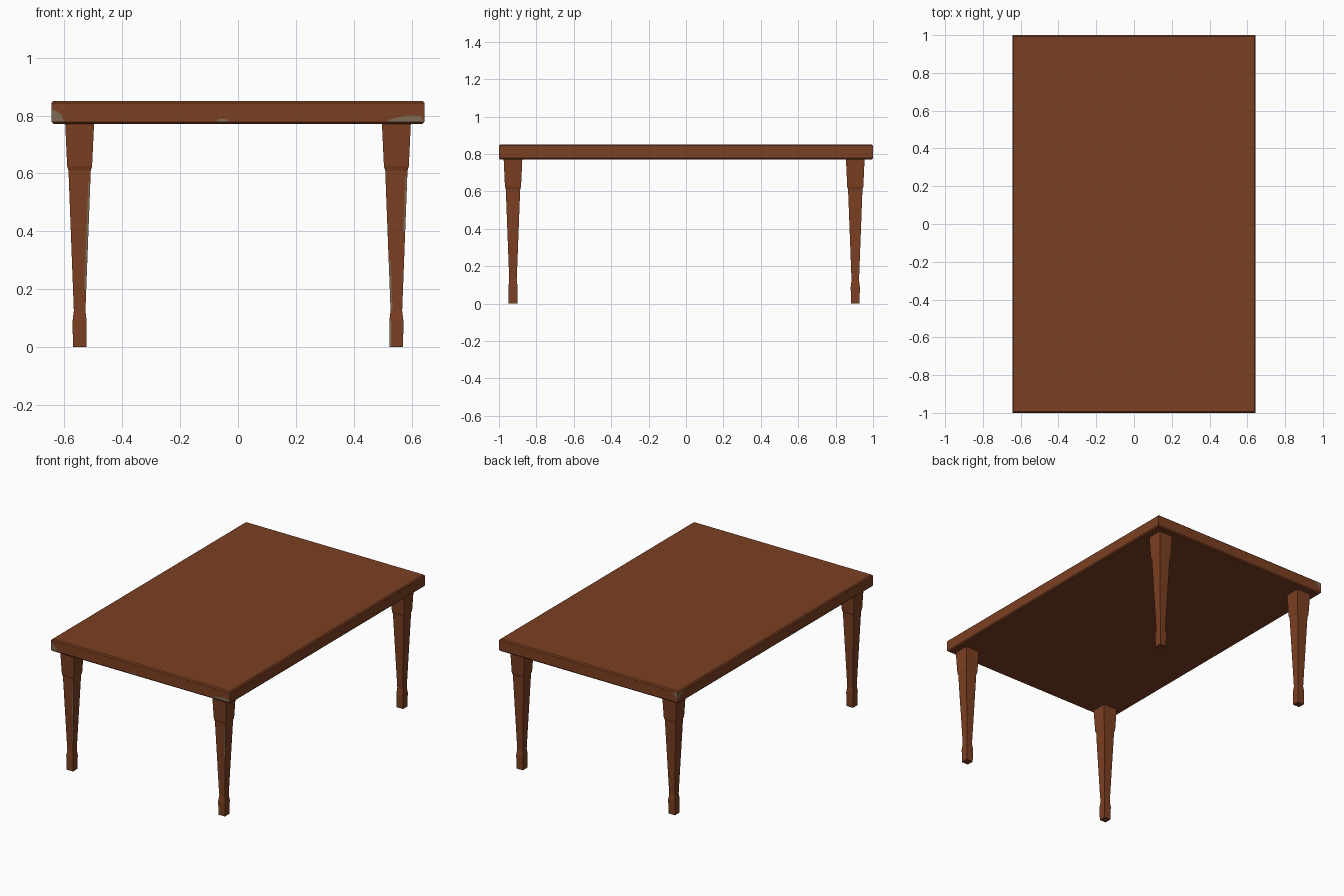
import bpy, bmesh

if "Cube" in bpy.data.objects:
    bpy.data.objects.remove(bpy.data.objects["Cube"])


def material(name, rgb):
    m = bpy.data.materials.new(name)
    m.diffuse_color = (*rgb, 1)
    m.use_nodes = True
    m.node_tree.nodes["Principled BSDF"].inputs["Base Color"].default_value = m.diffuse_color
    return m


BROWN = material("brown wood", (0.2, 0.05, 0.016))
WORN = material("worn grey", (0.21, 0.15, 0.09))


def finish(name, bm, mat):
    me = bpy.data.meshes.new(name)
    bm.to_mesh(me)
    bm.free()
    me.materials.append(mat)
    ob = bpy.data.objects.new(name, me)
    bpy.context.collection.objects.link(ob)
    return ob


def loft(name, rings, cx=0, cy=0):
    """Stack rectangles (z, half x, half y) into a closed solid."""
    bm = bmesh.new()
    loops = [[bm.verts.new((cx + sx * hx, cy + sy * hy, z))
              for sx, sy in ((-1, -1), (1, -1), (1, 1), (-1, 1))]
             for z, hx, hy in rings]
    for a, b in zip(loops, loops[1:]):
        for i in range(4):
            j = (i + 1) % 4
            bm.faces.new((a[i], a[j], b[j], b[i]))
    bm.faces.new(loops[0][::-1])
    bm.faces.new(loops[-1])
    return finish(name, bm, BROWN)


def patch(name, points):
    bm = bmesh.new()
    bm.faces.new([bm.verts.new(p) for p in points])
    return finish(name, bm, WORN)


# Tabletop with small chamfers along the upper and lower rims
HX, HY = 0.644, 1.0
loft("tabletop", [(0.771, HX - 0.007, HY - 0.007), (0.778, HX, HY),
                  (0.844, HX, HY), (0.851, HX - 0.007, HY - 0.007)])

# Tapered square legs with a stepped block on top and a flared foot
PROFILE = [(0, 0.023), (0.09, 0.0245), (0.125, 0.02), (0.61, 0.0385),
           (0.625, 0.043), (0.775, 0.05)]
LEG_X, FRONT_Y, BACK_Y = 0.547, -0.925, 0.905
for yn, y in (("front", FRONT_Y), ("back", BACK_Y)):
    for xn, x in (("left", -LEG_X), ("right", LEG_X)):
        loft(f"{yn}_{xn}_leg", [(z, h, h) for z, h in PROFILE], x, y)

# Worn spots on the front edge of the top
E = HY + 0.001
FRONT_WEAR = [
    [(-0.643, 0.78), (-0.603, 0.78), (-0.608, 0.8), (-0.625, 0.815), (-0.643, 0.822)],
    [(0.51, 0.779), (0.643, 0.779), (0.63, 0.798), (0.59, 0.801), (0.54, 0.792)],
    [(-0.075, 0.779), (-0.03, 0.779), (-0.042, 0.789), (-0.065, 0.789)],
]
for pts in FRONT_WEAR:
    patch("front_edge_wear", [(x, -E, z) for x, z in pts])

# Worn spots at the back left corner
patch("back_corner_wear", [(-HX - 0.001, y, z) for y, z in
                           ((0.998, 0.8), (0.998, 0.842), (0.93, 0.842), (0.97, 0.825))])
patch("back_edge_wear", [(x, E, z) for x, z in
                         ((-0.64, 0.8), (-0.64, 0.842), (-0.6, 0.842), (-0.62, 0.82))])


def taper(z):
    for (z0, h0), (z1, h1) in zip(PROFILE, PROFILE[1:]):
        if z <= z1:
            return h0 + (h1 - h0) * (z - z0) / (z1 - z0)


# Worn slivers down the corners of the front legs: leg side, corner side, z range
for leg, side, z0, z1 in ((-1, 1, 0.2, 0.57), (1, -1, 0.13, 0.3),
                          (1, -1, 0.0, 0.09), (1, 1, 0.4, 0.59)):
    def at(z, inset):
        h = taper(z)
        return (leg * LEG_X + side * (h - inset), FRONT_Y - h - 0.001, z)
    patch("front_leg_wear", [at(z0, 0), at(z1, 0), at(z1, 0.007), at(z0, 0.007)])
